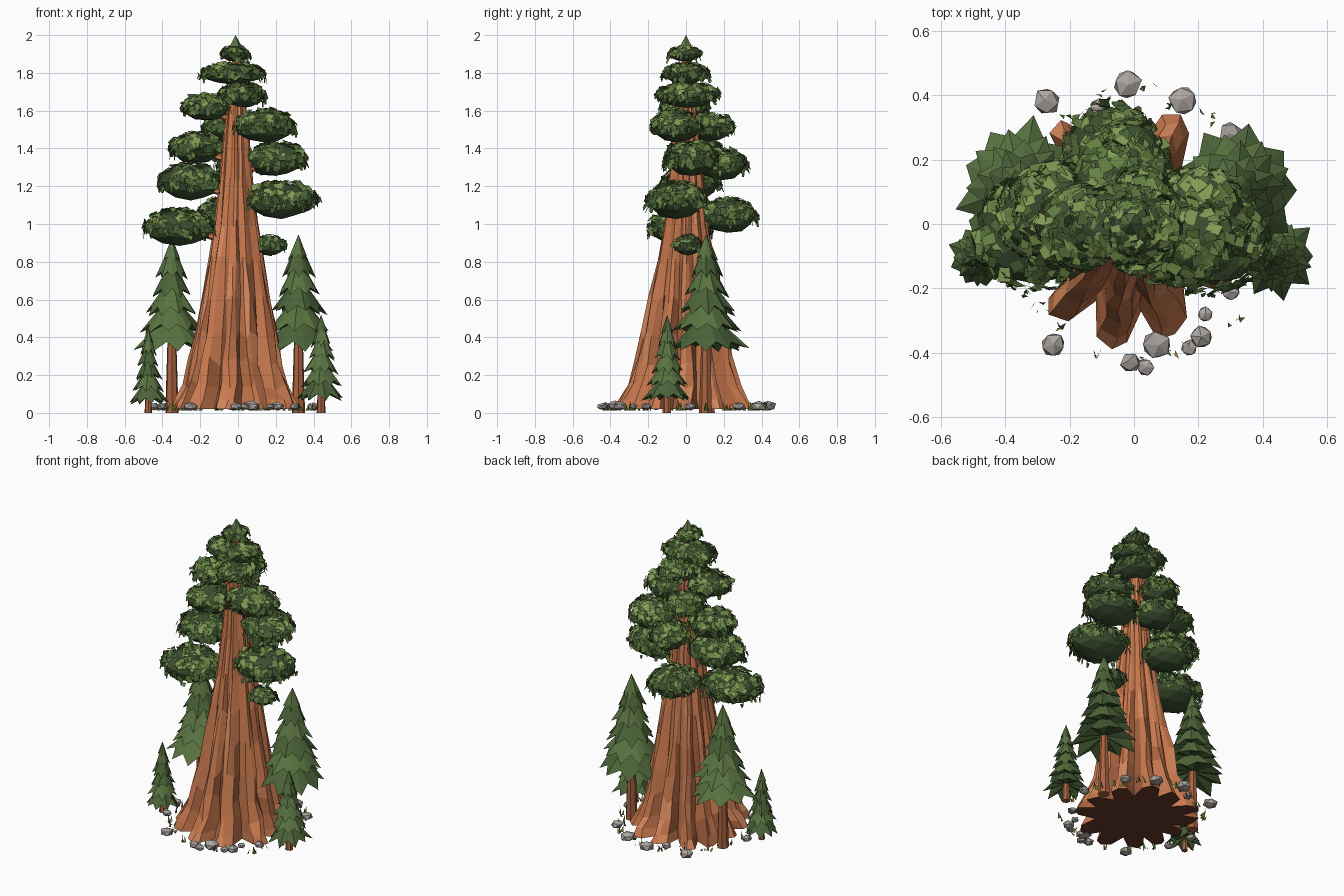
import bpy, bmesh, random
from math import sin, cos, pi, radians
from mathutils import Vector, Matrix

if "Cube" in bpy.data.objects:
    bpy.data.objects.remove(bpy.data.objects["Cube"])

random.seed(7)
rnd = random.uniform

def mat(name, r, g, b):
    m = bpy.data.materials.new(name)
    m.diffuse_color = (r, g, b, 1)
    m.use_nodes = True
    m.node_tree.nodes["Principled BSDF"].inputs["Base Color"].default_value = m.diffuse_color
    return m

BARK = [mat("bark", .58, .19, .075), mat("bark_light", .68, .25, .11), mat("bark_dark", .40, .125, .05)]
BASE = mat("bark_underside", .14, .045, .025)
LEAF = [mat("leaf_core", .045, .08, .03), mat("leaf_dark", .065, .12, .035),
        mat("leaf_mid", .13, .22, .055), mat("leaf_light", .22, .33, .09)]
PINE = [mat("pine", .10, .17, .052), mat("pine_dark", .07, .125, .04)]
STONE = [mat("stone", .42, .385, .36), mat("stone_dark", .34, .31, .29)]
GRASS = [mat("grass", .08, .2, .03), mat("grass_dry", .45, .3, .05)]

def finish(bm, name, mats):
    me = bpy.data.meshes.new(name)
    bm.to_mesh(me)
    bm.free()
    for m in mats:
        me.materials.append(m)
    ob = bpy.data.objects.new(name, me)
    bpy.context.collection.objects.link(ob)
    return ob

def tube(bm, a, b, r1, r2, n=6):
    a, b = Vector(a), Vector(b)
    d = b - a
    rot = d.to_track_quat('Z', 'Y').to_matrix().to_4x4()
    bmesh.ops.create_cone(bm, cap_ends=True, segments=n, radius1=r1, radius2=r2, depth=d.length,
                          matrix=Matrix.Translation((a + b) / 2) @ rot)

# Giant fluted trunk: each root is a ridge that fades upwards
CX = -0.015
ROOTS = [(-131, 1.06), (-96, 1.09), (-68, 1.0), (-29, 1.03), (0, .94), (32, .96), (64, 1.05),
         (95, .95), (123, 1.07), (152, .93), (180, .96), (207, 1.0)]
PROFILE = [(.02, .362), (.07, .335), (.15, .290), (.27, .254), (.42, .226), (.6, .190), (.8, .152),
           (1.0, .116), (1.25, .089), (1.5, .068), (1.7, .045), (1.9, .018)]
bm = bmesh.new()
rings = []
for k, (z, R) in enumerate(PROFILE):
    t = min(1, z / .9)
    groove = .68 + .2 * t
    ring = []
    for i, (ang, ln) in enumerate(ROOTS):
        nxt = ROOTS[(i + 1) % len(ROOTS)][0]
        span = (nxt - ang) % 360
        ln = ln + (1 - ln) * t
        for frac, g in ((0, 1), (.24, .95), (.5, groove), (.76, .95)):
            a = radians(ang + span * frac + rnd(-2, 2))
            r = R * ln * g * rnd(.975, 1.025)
            zz = z + (rnd(-.03, .03) if 0 < k < 11 and z > .1 else 0)
            ring.append(bm.verts.new((CX * (1 - z / 4) + r * cos(a), r * sin(a), zz)))
    rings.append(ring)
n = len(rings[0])
for lo, hi in zip(rings, rings[1:]):
    for j in range(n):
        f = bm.faces.new((lo[j], lo[(j + 1) % n], hi[(j + 1) % n], hi[j]))
        f.material_index = random.choice((0, 0, 0, 1)) if j % 4 in (0, 3) else random.choice((0, 0, 2))
bm.faces.new(rings[0][::-1]).material_index = 3
bm.faces.new(rings[-1])
finish(bm, "giant_trunk", BARK + [BASE])

# Foliage clumps: centre and radii
CLUMPS = [(-.31, -.03, .98, .19, .175, .108), (.17, .01, .885, .09, .08, .06),
          (-.07, .22, 1.04, .15, .16, .10), (-.25, .03, 1.22, .175, .16, .105),
          (.23, -.05, 1.125, .195, .165, .108), (-.22, .05, 1.40, .15, .14, .09),
          (.20, .03, 1.34, .17, .15, .10), (-.01, .19, 1.31, .12, .14, .09),
          (.14, -.05, 1.515, .17, .14, .095), (-.08, .12, 1.51, .11, .14, .08),
          (-.165, -.01, 1.615, .135, .13, .078), (.02, .01, 1.68, .125, .17, .075),
          (-.03, 0, 1.795, .175, .125, .062), (-.015, -.005, 1.90, .08, .088, .048)]

# Branches from trunk to each clump
bm = bmesh.new()
for x, y, z, rx, ry, rz in CLUMPS[:-2]:
    tube(bm, (CX, 0, z - .07), (x, y, z - .01), .026, .009)
finish(bm, "branches", BARK[:1])

def leaf(bm, p, nrm, size, mi):
    q = nrm.to_track_quat('Z', 'Y').to_matrix() @ Matrix.Rotation(rnd(0, 2 * pi), 3, 'Z')
    w = size * rnd(.6, .95)
    pts = [(-w, -size * .8, 0), (w, -size * .8, 0), (w * .8, size, -.004), (-w * .8, size, -.004)]
    bm.faces.new([bm.verts.new(p + q @ Vector(c)) for c in pts]).material_index = mi

for i, (x, y, z, rx, ry, rz) in enumerate(CLUMPS):
    bm = bmesh.new()
    c = Vector((x, y, z))
    for v in bmesh.ops.create_icosphere(bm, subdivisions=2, radius=1)['verts']:
        s = rnd(.84, .95)
        v.co = c + Vector((v.co.x * rx * s, v.co.y * ry * s, v.co.z * rz * s))
    size = .023 if rx > .1 else .016
    # overlapping leaf sprays on the upper side
    for _ in range(int(50 + 5000 * rx * ry)):
        u, a = rnd(-.3, 1), rnd(0, 2 * pi)
        h = (1 - u * u) ** .5
        d = Vector((h * cos(a), h * sin(a), u))
        p = c + Vector((d.x * rx, d.y * ry, d.z * rz)) * rnd(.9, 1.02)
        nrm = Vector((d.x / rx, d.y / ry, d.z / rz)).normalized()
        nrm += Vector((rnd(-.5, .5), rnd(-.5, .5), rnd(-.4, .5)))
        leaf(bm, p, nrm, size * rnd(.75, 1.2), random.choice((2, 2, 3, 3, 1) if u > .25 else (1, 1, 2)))
    # drooping sprays around the rim
    for _ in range(int(26 * (rx + ry) / .3)):
        a = rnd(0, 2 * pi)
        d = Vector((cos(a), sin(a), 0))
        p = c + Vector((d.x * rx, d.y * ry, rnd(-.4, .3) * rz)) * rnd(.96, 1.02)
        p.z = min(max(p.z, z - rz * .4), z + rz * .3)
        t = (Vector((-d.y, d.x, 0)) + d * rnd(-.6, .6)) * rnd(.009, .015)
        tip = p + d * rnd(0, .015) - Vector((0, 0, rnd(.02, .036)))
        bm.faces.new([bm.verts.new(q) for q in (p - t, p + t, tip + t * .5, tip - t * .5)]).material_index = random.choice((1, 2))
    finish(bm, "foliage_clump_%d" % (i + 1), LEAF)

def star_tier(bm, x, y, z0, z1, r, pts, off):
    """Pleated cone with a jagged, drooping rim."""
    top = bm.verts.new((x, y, z1))
    under = bm.verts.new((x, y, z0 + (z1 - z0) * .3))
    rim = []
    for k in range(2 * pts):
        a = pi * k / pts + off
        tip = k % 2 == 0
        rr = r * (rnd(.92, 1.14) if tip else .78)
        rim.append(bm.verts.new((x + rr * cos(a), y + rr * sin(a),
                                 z0 + (rnd(-.06, .08) if tip else .2) * (z1 - z0))))
    mi = random.choice((0, 0, 1))
    for k in range(2 * pts):
        a, b = rim[k], rim[(k + 1) % (2 * pts)]
        bm.faces.new((a, b, top)).material_index = mi
        bm.faces.new((b, a, under)).material_index = 1

# Treetop spire
bm = bmesh.new()
star_tier(bm, -.013, 0, 1.915, 2.0, .045, 6, 0)
finish(bm, "treetop_spire", PINE)

# Small conifers: x, y, foliage bottom, height, radius, trunk radius
CONIFERS = [(-.35, .12, .335, .93, .195, .036), (.32, .105, .335, .945, .20, .036),
            (-.475, -.1, .05, .46, .10, .02), (.44, -.1, .07, .52, .125, .024)]
TIERS = 6
for i, (x, y, zb, h, r, tr) in enumerate(CONIFERS):
    bm = bmesh.new()
    tube(bm, (x, y, 0), (x, y, zb + (h - zb) * .6), tr, tr * .4, 7)
    finish(bm, "conifer_trunk_%d" % (i + 1), [BARK[2]])
    bm = bmesh.new()
    step = (h - zb) / (TIERS + .4)
    for k in range(TIERS):
        z0 = zb + k * step
        z1 = h if k == TIERS - 1 else z0 + step * 2.2
        star_tier(bm, x, y, z0, min(z1, h), r * (1 - k / (TIERS + .8)), 9 if k < 3 else 8, k * .4)
    finish(bm, "conifer_needles_%d" % (i + 1), PINE)

# Stones around the base: x, y, radius
STONES = [(-.27, .38, .045), (-.02, .435, .047), (.15, .385, .046), (.3, .28, .038), (-.11, .36, .03),
          (.3, -.21, .03), (.22, -.28, .025), (.21, -.35, .038), (.17, -.385, .027), (.07, -.375, .05),
          (.035, -.445, .028), (-.01, -.43, .033), (-.25, -.375, .038), (-.44, .0, .032), (.40, .02, .034), (-.4, -.16, .03)]
bm = bmesh.new()
for x, y, r in STONES:
    vs = bmesh.ops.create_icosphere(bm, subdivisions=1, radius=r)['verts']
    turn = Matrix.Rotation(rnd(0, 6), 3, 'Z') @ Matrix.Rotation(rnd(-.4, .4), 3, 'X')
    for v in vs:
        q = turn @ v.co * rnd(.9, 1.1)
        v.co = Vector((x + q.x, y + q.y, max(.012, .034 + q.z * .68)))
    for f in {f for v in vs for f in v.link_faces}:
        f.material_index = random.choice((0, 0, 1))
finish(bm, "stones", STONE)

# Grass tufts
bm = bmesh.new()
for k in range(24):
    a = 2 * pi * k / 24 + rnd(-.1, .1)
    cr = rnd(.38, .43)
    for _ in range(4):
        p = Vector((cr * cos(a) + rnd(-.022, .022), cr * sin(a) + rnd(-.022, .022), .012))
        b = rnd(0, 2 * pi)
        w = Vector((cos(b), sin(b), 0)) * .008
        tip = p + Vector((rnd(-.02, .02), rnd(-.02, .02), rnd(.025, .055)))
        bm.faces.new([bm.verts.new(q) for q in (p - w, p + w, tip)]).material_index = random.choice((0, 0, 0, 1))
finish(bm, "grass_tufts", GRASS)
